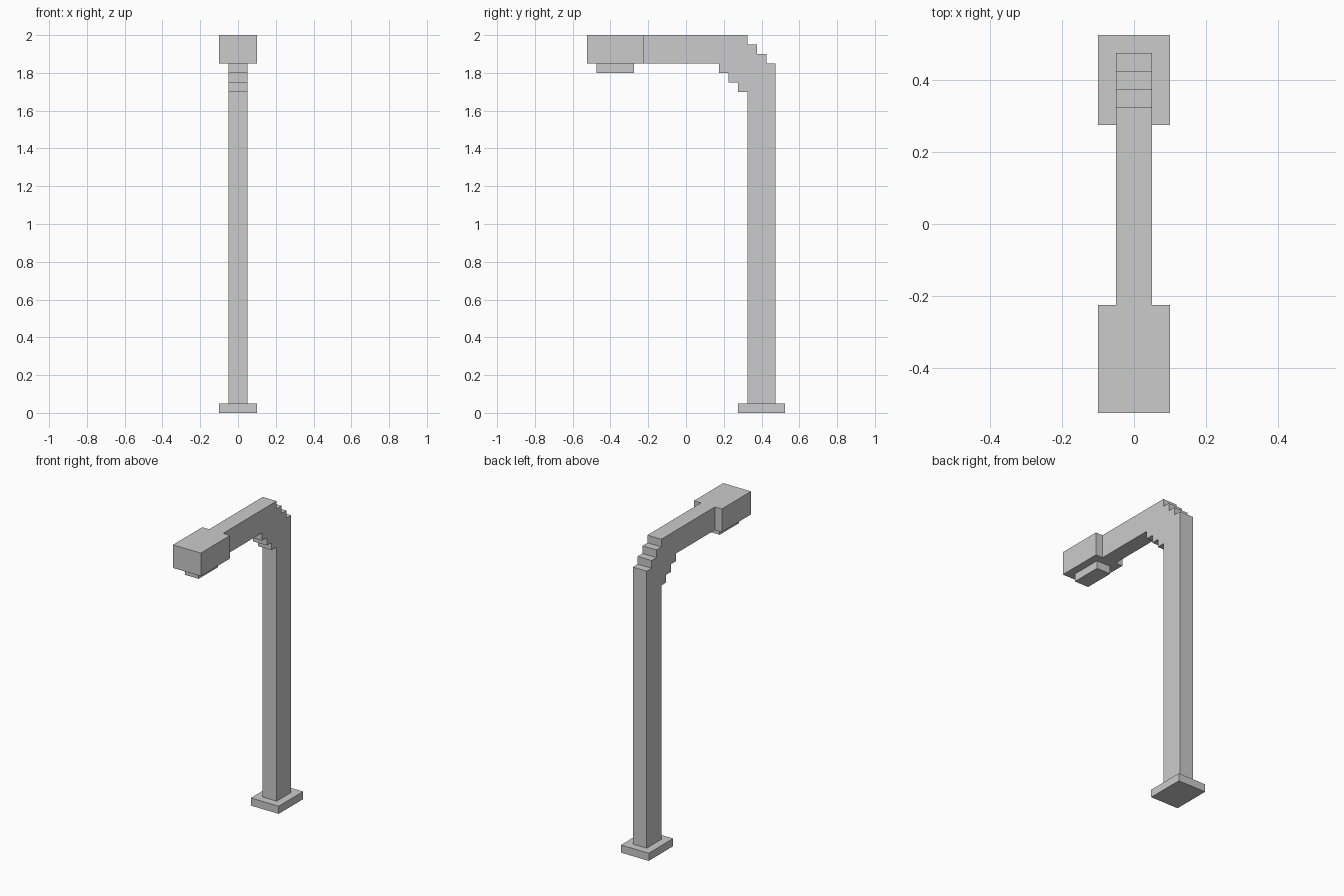
import bpy, bmesh

if "Cube" in bpy.data.objects:
    bpy.data.objects.remove(bpy.data.objects["Cube"])

STEP = 0.05


def box(name, x, y, z):
    """Box spanning the given (min, max) ranges."""
    bm = bmesh.new()
    bmesh.ops.create_cube(bm, size=1)
    for v in bm.verts:
        v.co = [r[0] if c < 0 else r[1] for c, r in zip(v.co, (x, y, z))]
    return finish(name, bm)


def extrude_profile(name, points, half_width):
    """Side profile of (y, z) points extruded along x."""
    bm = bmesh.new()
    face = bm.faces.new([bm.verts.new((-half_width, y, z)) for y, z in points])
    ext = bmesh.ops.extrude_face_region(bm, geom=[face])
    verts = [g for g in ext["geom"] if isinstance(g, bmesh.types.BMVert)]
    bmesh.ops.translate(bm, verts=verts, vec=(2 * half_width, 0, 0))
    bmesh.ops.recalc_face_normals(bm, faces=bm.faces)
    return finish(name, bm)


def finish(name, bm):
    mesh = bpy.data.meshes.new(name)
    bm.to_mesh(mesh)
    bm.free()
    obj = bpy.data.objects.new(name, mesh)
    bpy.context.collection.objects.link(obj)
    return obj


# Foot plate
box("base_plate", (-0.1, 0.1), (0.275, 0.525), (0, 0.05))

# Post and arm in one piece, with a stepped bend
profile = [(-0.225, 1.85), (0.175, 1.85)]
for i in range(3):  # inner steps, going down
    y, z = 0.175 + i * STEP, 1.8 - i * STEP
    profile += [(y, z), (y + STEP, z)]
profile += [(0.325, 0.05), (0.475, 0.05)]
for i in range(3):  # outer steps, going up
    y, z = 0.475 - i * STEP, 1.85 + i * STEP
    profile += [(y, z), (y - STEP, z)]
profile += [(0.325, 2.0), (-0.225, 2.0)]
extrude_profile("post_and_arm", profile, 0.05)

# Lamp housing and the light panel below it
box("lamp_head", (-0.1, 0.1), (-0.525, -0.225), (1.85, 2.0))
box("light_panel", (-0.05, 0.05), (-0.475, -0.275), (1.8, 1.85))
